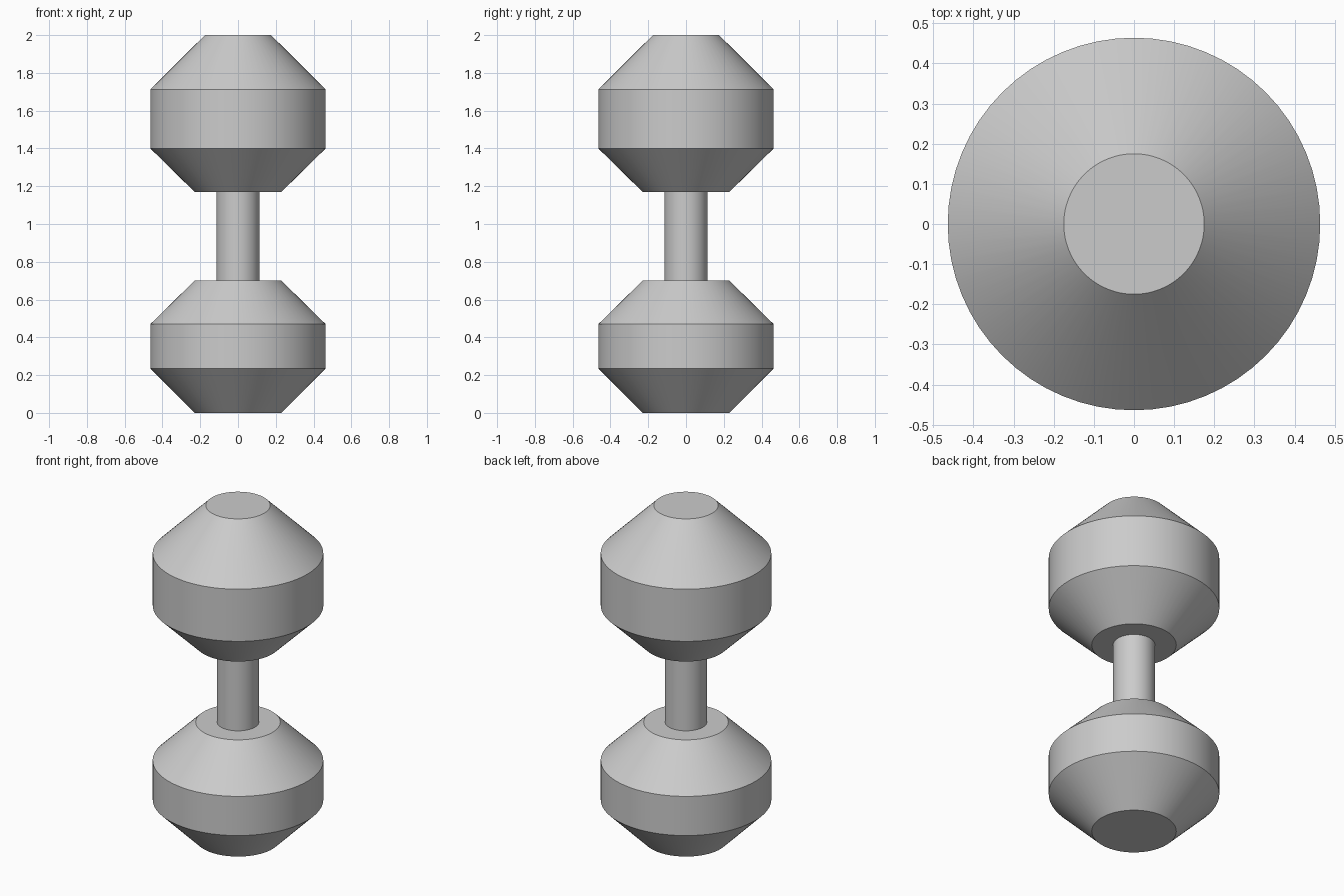
import bpy
import bmesh
from math import radians, tau, cos, sin

cube = bpy.data.objects.get("Cube")
if cube:
    bpy.data.objects.remove(cube, do_unlink=True)

SIDES = 64

# Single grey metal
metal = bpy.data.materials.new("grey metal")
metal.use_nodes = True
grey = (0.6, 0.6, 0.6, 1)
metal.diffuse_color = grey
metal.node_tree.nodes["Principled BSDF"].inputs["Base Color"].default_value = grey


def turned_part(name, profile):
    """Revolve (radius, height) points about z and cap both ends."""
    bm = bmesh.new()
    rings = [[bm.verts.new((r * cos(tau * i / SIDES), r * sin(tau * i / SIDES), z))
              for i in range(SIDES)] for r, z in profile]
    for low, high in zip(rings, rings[1:]):
        for i in range(SIDES):
            j = (i + 1) % SIDES
            bm.faces.new((low[i], low[j], high[j], high[i]))
    bm.faces.new(rings[0][::-1])
    bm.faces.new(rings[-1])
    mesh = bpy.data.meshes.new(name)
    bm.to_mesh(mesh)
    bm.free()
    mesh.materials.append(metal)
    obj = bpy.data.objects.new(name, mesh)
    bpy.context.collection.objects.link(obj)
    bpy.ops.object.select_all(action='DESELECT')
    obj.select_set(True)
    bpy.context.view_layer.objects.active = obj
    bpy.ops.object.shade_smooth_by_angle(angle=radians(30))
    return obj


# Weights with bevelled shoulders, joined by a slim grip
turned_part("lower_weight", [(0.23, 0), (0.464, 0.235), (0.464, 0.47), (0.23, 0.7)])
turned_part("grip", [(0.114, 0.7), (0.114, 1.17)])
turned_part("upper_weight", [(0.23, 1.17), (0.464, 1.4), (0.464, 1.713), (0.175, 2)])
